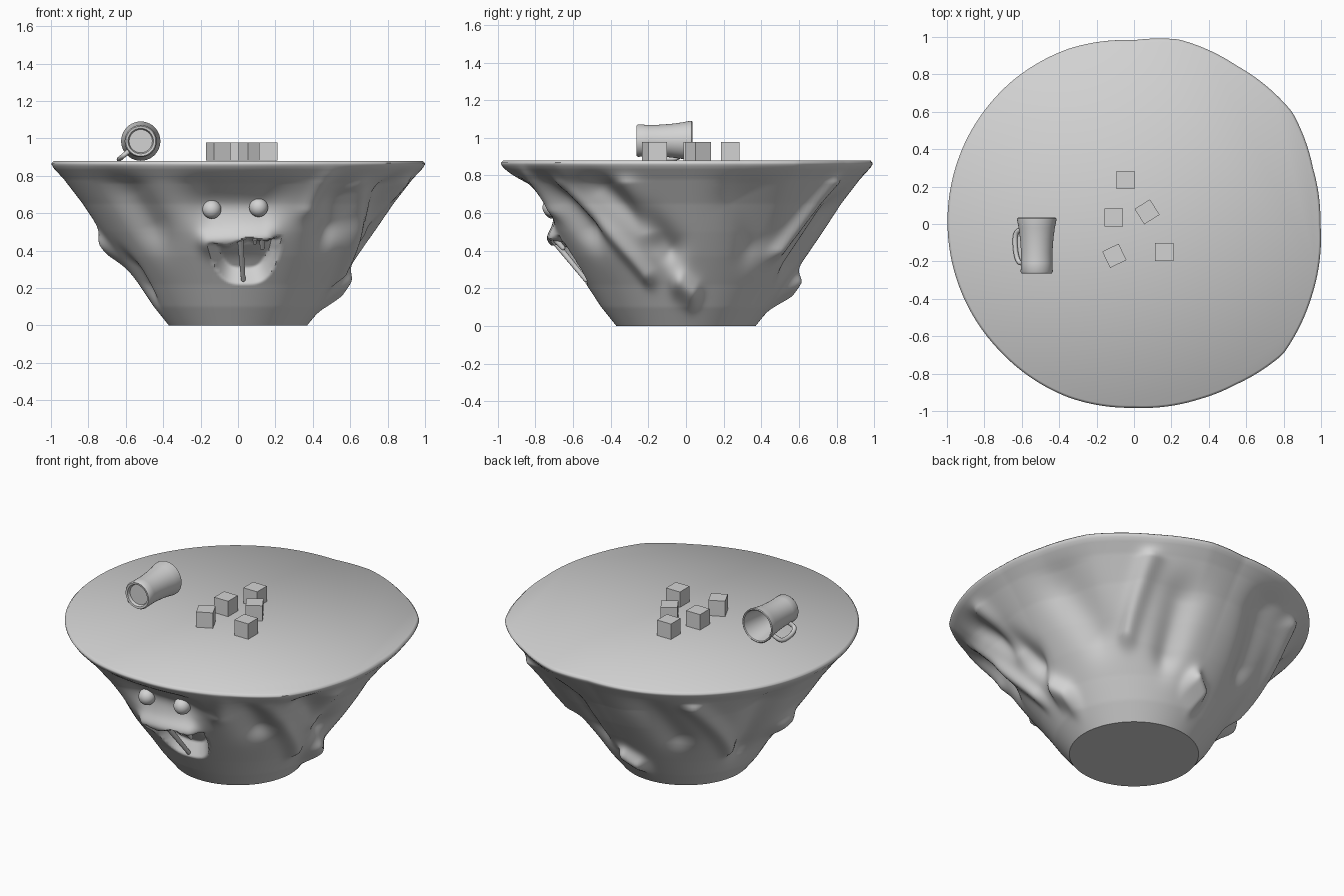
import bpy, bmesh, math
from mathutils import Vector, Matrix

if "Cube" in bpy.data.objects:
    bpy.data.objects.remove(bpy.data.objects["Cube"])

mat = bpy.data.materials.new("plain grey")
mat.diffuse_color = (0.65, 0.65, 0.65, 1)
mat.use_nodes = True
mat.node_tree.nodes["Principled BSDF"].inputs["Base Color"].default_value = mat.diffuse_color


def finish(bm, name, smooth=True, angle=40):
    bmesh.ops.recalc_face_normals(bm, faces=bm.faces)
    me = bpy.data.meshes.new(name)
    bm.to_mesh(me)
    bm.free()
    me.materials.append(mat)
    ob = bpy.data.objects.new(name, me)
    bpy.context.collection.objects.link(ob)
    if smooth:
        bpy.ops.object.select_all(action='DESELECT')
        ob.select_set(True)
        bpy.context.view_layer.objects.active = ob
        bpy.ops.object.shade_smooth_by_angle(angle=math.radians(angle))
    return ob


def clamp(v):
    return max(0.0, min(1.0, v))


def lerp_table(table, v):
    for (a, ra), (b, rb) in zip(table, table[1:]):
        if v <= b:
            return ra + (rb - ra) * clamp((v - a) / (b - a))
    return table[-1][1]


# ---- rock table: side profile (height, radius) and rim outline ----
PROFILE = [(0, .37), (.1, .45), (.22, .53), (.37, .64), (.5, .73),
           (.65, .83), (.78, .93), (.84, .985), (.865, 1.0), (.88, .985)]
RIM_PTS = [(.24, .99), (.55, .85), (.85, .6), (.96, .3), (1, 0), (.95, -.4),
           (.8, -.7), (.55, -.86), (.35, -.94), (0, -.985), (-.35, -.93),
           (-.72, -.68), (-.95, -.3), (-1, 0), (-.9, .45), (-.65, .77), (-.35, .94), (0, .985)]
rim = sorted((math.degrees(math.atan2(y, x)), math.hypot(x, y)) for x, y in RIM_PTS)
rim = [(rim[-1][0] - 360, rim[-1][1])] + rim + [(rim[0][0] + 360, rim[0][1])]

# Dents and ridges: start (angle, height), end (angle, height), width, amount
LUMPS = [
    (-100, .66, -80, .66, .13, -.11),    # hollow behind the eyes
    (-103, .44, -78, .46, .06, .05),     # upper lip
    (-50, .68, -46, .55, .12, -.09),     # hollows around the side
    (-133, .70, -130, .55, .13, -.06),
    (-30, .74, -8, .42, .08, -.07),
    (-46, .74, -21, .27, .055, .05),
    (22, .68, 32, .45, .12, -.05),
    (56, .76, 47, .40, .05, .05),
    (70, .6, 68, .35, .10, -.06),
    (110, .70, 120, .45, .11, -.06),
    (128, .72, 150, .30, .055, .05),
    (158, .66, 160, .3, .11, -.07),
    (180, .42, 178, .40, .07, .06),
    (-160, .3, -162, .22, .09, -.04),
    (-3, .22, 3, .17, .07, .07),
    (88, .22, 95, .17, .06, .08),
    (-20, .75, -16, .5, .06, .04),
    (-60, .80, -62, .62, .05, .03),
]


def rock_radius(deg, z):
    r = lerp_table(PROFILE, z)
    r *= 1 + (lerp_table(rim, deg) - 1) * (z / .88) ** 2
    fade = clamp(z / .1) * clamp((.86 - z) / .1)
    add = 0
    for a0, z0, a1, z1, w, amt in LUMPS:
        rel = (deg - a0 + 180) % 360 - 180
        p = Vector((math.radians(rel) * .75, z - z0))
        q = Vector((math.radians(a1 - a0) * .75, z1 - z0))
        d = p - q * clamp(p.dot(q) / q.dot(q))
        add += amt * math.exp(-d.length_squared / (w * w))
    return r + add * fade


def mouth_depth(x, z):
    m = abs((x - .035) / .195)
    if m >= 1:
        return 0
    top = .445 + .13 * (x + .02) + .012 * math.sin(x * 30)
    low = .22 + .2 * m ** 3.5
    if not low < z < top:
        return 0
    return .10 * clamp((z - low) / .09) * clamp((top - z) / .012) * clamp((1 - m) / .12)


def front_point(x, z, inset=0):
    y = -.6
    for _ in range(12):
        r = rock_radius(math.degrees(math.atan2(y, x)), z)
        y = -math.sqrt(r * r - x * x)
    return Vector((x, y + inset, z))


COLS, ROWS = 300, 96
heights = [.84 * i / ROWS for i in range(ROWS + 1)] + [.85, .86, .868, .875, .88]
bm = bmesh.new()
rings = []
for z in heights:
    ring = []
    for c in range(COLS):
        deg = -180 + 360 * c / COLS
        a = math.radians(deg)
        r = rock_radius(deg, z)
        if math.sin(a) < -.7:
            r -= mouth_depth(r * math.cos(a), z)
        ring.append(bm.verts.new((r * math.cos(a), r * math.sin(a), z)))
    rings.append(ring)
for lo, hi in zip(rings, rings[1:]):
    for c in range(COLS):
        n = (c + 1) % COLS
        bm.faces.new((lo[c], lo[n], hi[n], hi[c]))
bm.faces.new(rings[0][::-1])
bm.faces.new(rings[-1])
finish(bm, "rock_table", angle=50)

# ---- eyes ----
for side, x, z in (("left", -.14, .62), ("right", .11, .63)):
    bm = bmesh.new()
    bmesh.ops.create_uvsphere(bm, u_segments=32, v_segments=20, radius=.05,
                              matrix=Matrix.Translation(front_point(x, z, -.012)))
    finish(bm, side + "_eye")


# ---- strands inside the mouth ----
def strand(name, p, q, r0, r1):
    bm = bmesh.new()
    d = q - p
    m = Matrix.Translation((p + q) / 2) @ d.to_track_quat('Z', 'Y').to_matrix().to_4x4()
    bmesh.ops.create_cone(bm, cap_ends=True, segments=16, radius1=r0, radius2=r1,
                          depth=d.length, matrix=m)
    bmesh.ops.create_uvsphere(bm, u_segments=16, v_segments=8, radius=r1,
                              matrix=Matrix.Translation(q))
    finish(bm, name)


strand("mouth_strand", front_point(.012, .46, .03), front_point(.028, .245, .015), .016, .012)
strand("mouth_drip", front_point(.13, .475, .025), front_point(.13, .415, .03), .016, .013)
strand("mouth_small_drip", front_point(.09, .465, .025), front_point(.09, .44, .03), .014, .009)

# ---- tipped-over mug, turned around its long axis ----
MUG = [(0, -.245), (.062, -.245), (.068, -.262), (.08, -.264), (.086, -.255), (.084, -.21),
       (.084, -.15), (.089, -.08), (.097, -.02), (.105, .02), (.105, .03), (.1, .034),
       (.094, .03), (.088, -.02), (.078, -.1), (.073, -.17), (.068, -.215), (0, -.22)]
CX, CZ = -.52, .985
bm = bmesh.new()
vs = [bm.verts.new((CX + r, y, CZ)) for r, y in MUG]
es = [bm.edges.new(p) for p in zip(vs, vs[1:])]
bmesh.ops.spin(bm, geom=vs + es, cent=(CX, 0, CZ), axis=(0, 1, 0),
               angle=2 * math.pi, steps=40, use_duplicate=False)
bmesh.ops.remove_doubles(bm, verts=bm.verts, dist=.0004)
finish(bm, "mug")

# Handle: bent tube reaching down and to the left
HANDLE = [(.078, -.02), (.125, -.03), (.15, -.055), (.152, -.11), (.143, -.17),
          (.125, -.205), (.105, -.21), (.078, -.195)]
cu = bpy.data.curves.new("mug_handle", 'CURVE')
cu.dimensions = '3D'
cu.bevel_depth = .013
cu.bevel_resolution = 3
cu.resolution_u = 6
sp = cu.splines.new('NURBS')
sp.points.add(len(HANDLE) - 1)
sp.use_endpoint_u = True
sp.order_u = 3
ha = math.radians(220)
for pt, (r, y) in zip(sp.points, HANDLE):
    pt.co = (CX + r * math.cos(ha), y, CZ + r * math.sin(ha), 1)
cu.materials.append(mat)
handle = bpy.data.objects.new("mug_handle", cu)
bpy.context.collection.objects.link(handle)

# ---- loose cubes on the table top ----
CUBES = [(-.045, .235, 0), (-.108, .035, 0), (.07, .065, 32), (-.105, -.17, 26), (.162, -.15, 0)]
for i, (x, y, turn) in enumerate(CUBES):
    bm = bmesh.new()
    m = Matrix.Translation((x, y, .929)) @ Matrix.Rotation(math.radians(turn), 4, 'Z')
    bmesh.ops.create_cube(bm, size=.097, matrix=m)
    finish(bm, "cube_%d" % (i + 1), smooth=False)
